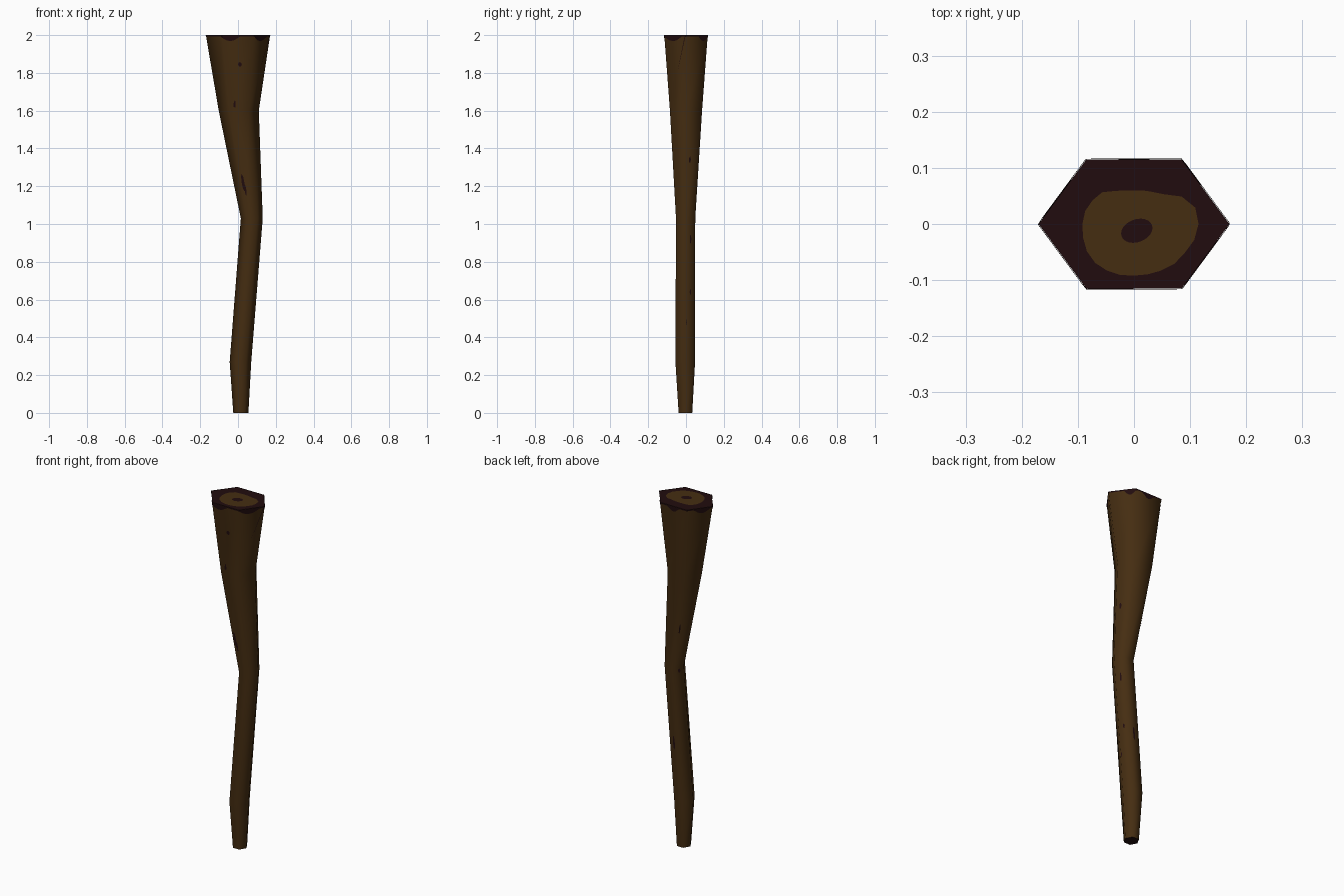
import bpy, bmesh, math
from mathutils import Vector

if "Cube" in bpy.data.objects:
    bpy.data.objects.remove(bpy.data.objects["Cube"])


def material(name, rgb):
    m = bpy.data.materials.new(name)
    m.diffuse_color = (*rgb, 1)
    m.use_nodes = True
    m.node_tree.nodes["Principled BSDF"].inputs["Base Color"].default_value = m.diffuse_color
    return m


BROWN = material("brown wood", (0.060, 0.0265, 0.0058))
DARK = material("dark bark", (0.0152, 0.0037, 0.0044))

# Hexagonal rings: z, centre x, centre y, half width, half depth
RINGS = [(0.0, 0.015, -0.003, 0.040, 0.036),
         (0.27, 0.013, -0.004, 0.057, 0.052),
         (1.03, 0.073, -0.002, 0.058, 0.051),
         (1.60, 0.004, 0.0, 0.106, 0.085),
         (2.0, 0.0, 0.0, 0.170, 0.115)]


def corner(ring, i):
    z, cx, cy, rx, ry = ring
    a = math.radians(60 * i)
    return Vector((cx + rx * math.cos(a), cy + ry * math.sin(a) / 0.866, z))


def on_side(side, u, z, lift=0.0):
    """Point on one flat side (0 = right back, counter-clockwise), raised by lift."""
    k = 0
    while k < len(RINGS) - 2 and z > RINGS[k + 1][0]:
        k += 1
    lo, hi = RINGS[k], RINGS[k + 1]
    t = (z - lo[0]) / (hi[0] - lo[0])
    ring = [p + (q - p) * t for p, q in zip(lo, hi)]
    a, b = corner(ring, side), corner(ring, side + 1)
    d = (b - a).normalized()
    return a.lerp(b, u) + Vector((d.y, -d.x, 0)) * lift


def build(name, verts, faces, mats, index=None, smooth=None):
    me = bpy.data.meshes.new(name)
    me.from_pydata(verts, [], faces)
    for m in mats:
        me.materials.append(m)
    for p in me.polygons:
        p.material_index = index(p) if index else 0
        p.use_smooth = smooth(p) if smooth else False
    ob = bpy.data.objects.new(name, me)
    bpy.context.collection.objects.link(ob)
    return ob


def strip_faces(loops, n):
    return [(k * n + i, k * n + (i + 1) % n, (k + 1) * n + (i + 1) % n, (k + 1) * n + i)
            for k in range(loops - 1) for i in range(n)]


# Crooked shaft, smooth along its sides
build("stick_shaft", [corner(r, i) for r in RINGS for i in range(6)],
      strip_faces(len(RINGS), 6), [BROWN], smooth=lambda p: True)

# Dark bottom end
build("bottom_end", [corner(RINGS[0], i) for i in range(6)],
      [tuple(reversed(range(6)))], [DARK])

# Cut top: dark border, blobby brown ring, dark core
RADII = [.115, .113, .098, .075, .066, .062, .060, .062, .068, .080, .085, .090,
         .092, .094, .097, .098, .096, .094, .092, .093, .096, .101, .104, .111]
outer = [on_side(i // 4, (i % 4) / 4, 2.0) for i in range(24)]
blob, core = [], []
for i, r in enumerate(RADII):
    c, s = math.cos(math.tau * i / 24), math.sin(math.tau * i / 24)
    blob.append(Vector((r * c, r * s, 2.0)))
    core.append(Vector((0.005 + 0.028 * c, -0.012 + 0.021 * s + 0.005 * c, 2.0)))
build("cut_top", outer + blob + core, strip_faces(3, 24) + [tuple(range(48, 72))],
      [DARK, BROWN], index=lambda p: 1 if 24 <= p.index < 48 else 0)

# Ragged dark rim below the top edge: (place around the rim, half width)
PATCHES = [(0.8, .22), (1.5, .2), (2.6, .3), (4.25, .3), (5.4, .4)]
N = 72
low, high = [], []
for i in range(N):
    t = i * 6 / N
    depth = 0.007 + sum(0.024 * max(0, 1 - ((t - c) / w) ** 2) for c, w in PATCHES)
    low.append(on_side(i * 6 // N, t % 1, 2 - depth, 0.0015))
    high.append(on_side(i * 6 // N, t % 1, 2.0, 0.0015))
build("dark_rim", low + high, strip_faces(2, N), [DARK])

# Knots and splits: side, place across side, height, half width across, half height
MARKS = [(4, .56, 1.845, .07, .012), (4, .32, 1.635, .04, .02), (4, .27, 1.63, .03, .012),
         (4, .18, 1.22, .10, .045), (4, .28, 1.18, .07, .03),
         (0, .30, 1.34, .07, .018), (0, .12, .48, .05, .015),
         (0, .50, .92, .08, .025), (0, .50, .64, .08, .014),
         (2, .50, 1.01, .12, .012), (1, .45, .60, .10, .04),
         (2, .10, 1.27, .06, .03)]
verts, faces = [], []
for side, u, z, w, h in MARKS:
    faces.append(tuple(range(len(verts), len(verts) + 8)))
    for i in range(8):
        a = math.tau * i / 8
        verts.append(on_side(side, u + w * math.cos(a), z + h * math.sin(a), 0.002))
# Long slanting crack on the right front side
faces.append(tuple(range(len(verts), len(verts) + 3)))
verts += [on_side(5, u, z, 0.002) for u, z in [(.55, 1.8), (.985, 1.995), (.95, 1.995)]]
build("knots_and_splits", verts, faces, [DARK])
